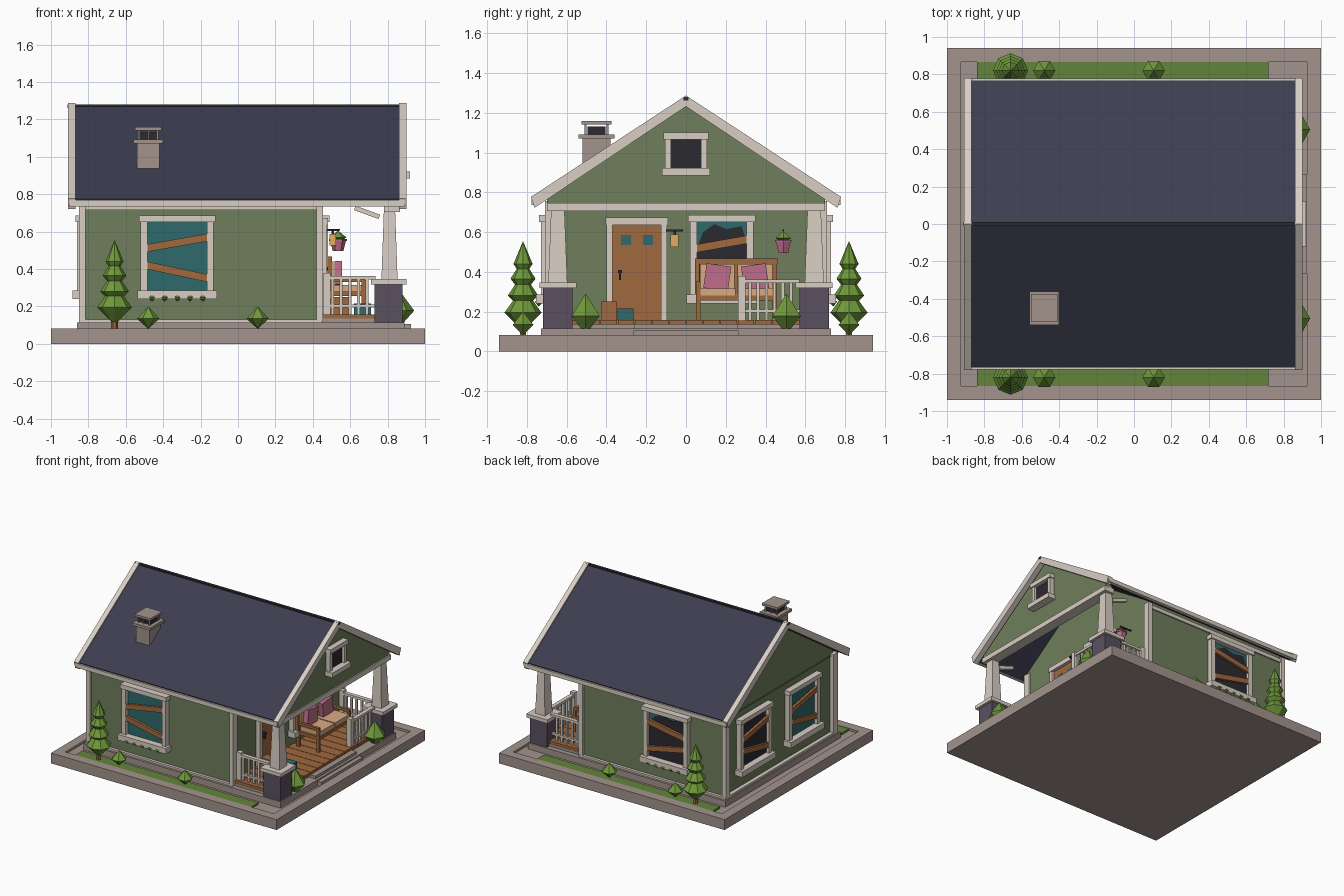
import bpy, bmesh
from math import radians, cos, sin, pi
from mathutils import Matrix, Vector

if "Cube" in bpy.data.objects:
    bpy.data.objects.remove(bpy.data.objects["Cube"])

HEX = dict(wall="6f7e5b", roof="3c3d50", trim="d8cec4", base="a3948d", wood="a0683e",
           teal="2f6a6c", dark="2b2930", grass="64853b", leaf="6f9a3a", pink="bd6d8a",
           stone="5a5060", lamp="e0b060", tan="d9ab80")


def lin(c):
    return c / 12.92 if c < 0.04045 else ((c + 0.055) / 1.055) ** 2.4


MATS = {}
for key, h in HEX.items():
    m = bpy.data.materials.new(key)
    m.diffuse_color = [lin(int(h[i:i + 2], 16) / 255) for i in (0, 2, 4)] + [1]
    m.use_nodes = True
    m.node_tree.nodes["Principled BSDF"].inputs["Base Color"].default_value = m.diffuse_color
    MATS[key] = m


def finish(name, bm, color, M=None):
    bmesh.ops.recalc_face_normals(bm, faces=bm.faces)
    me = bpy.data.meshes.new(name)
    bm.to_mesh(me)
    bm.free()
    me.materials.append(MATS[color])
    ob = bpy.data.objects.new(name, me)
    if M:
        ob.matrix_world = M
    bpy.context.collection.objects.link(ob)
    return ob


def box(name, x0, x1, y0, y1, z0, z1, color, M=None, tilt=None, taper=1):
    """Box by bounds; tilt = (degrees, axis) about its own centre, taper scales the top."""
    bm = bmesh.new()
    bmesh.ops.create_cube(bm, size=1)
    for v in bm.verts:
        k = taper if v.co.z > 0 else 1
        v.co = Vector((v.co.x * abs(x1 - x0) * k, v.co.y * abs(y1 - y0) * k, v.co.z * (z1 - z0)))
    T = Matrix.Translation(((x0 + x1) / 2, (y0 + y1) / 2, (z0 + z1) / 2))
    if tilt:
        T = T @ Matrix.Rotation(radians(tilt[0]), 4, tilt[1])
    return finish(name, bm, color, (M or Matrix()) @ T)


def prism(name, pts, a, b, color, M=None, axis="x"):
    """Profile extruded from a to b: (y, z) along x, or (x, z) along y."""
    bm = bmesh.new()
    vs = [bm.verts.new((a, p, z) if axis == "x" else (p, a, z)) for p, z in pts]
    f = bm.faces.new(vs)
    r = bmesh.ops.extrude_face_region(bm, geom=[f])
    d = (b - a, 0, 0) if axis == "x" else (0, b - a, 0)
    bmesh.ops.translate(bm, verts=[g for g in r["geom"] if isinstance(g, bmesh.types.BMVert)], vec=d)
    return finish(name, bm, color, M)


def lathe(name, prof, loc, n, color):
    """Faceted turned shape from (radius, z) points, closed at both ends."""
    bm = bmesh.new()
    rings = [[bm.verts.new((r * cos(2 * pi * i / n), r * sin(2 * pi * i / n), z))
              for i in range(n)] if r else [bm.verts.new((0, 0, z))] for r, z in prof]
    for A, B in zip(rings, rings[1:]):
        for i in range(n):
            j = (i + 1) % n
            q = [A[i % len(A)], A[j % len(A)], B[j % len(B)], B[i % len(B)]]
            bm.faces.new(list(dict.fromkeys(q)))
    for R in (rings[0], rings[-1]):
        if len(R) > 1:
            bm.faces.new(R)
    return finish(name, bm, color, Matrix.Translation(loc))


def bush(name, x, y, z0, z1, r, n=6):
    h = z1 - z0
    lathe(name, [(0, 0), (r, h * 0.45), (0, h)], (x, y, z0), n, "leaf")


def window(name, loc, deg, w, sgn=1, broken=False, boards=2):
    """Boarded window; local -y points out of the wall, w is half the frame width."""
    M = Matrix.Translation(loc) @ Matrix.Rotation(radians(deg), 4, "Z")
    g = w - 0.035
    box(name + "_glass", -g, g, -0.012, 0, 0.28, 0.65, "teal", M)
    if broken:
        prism(name + "_hole", [(-g, .29), (g, .29), (g, .55), (g * .8, .63), (g * .2, .615),
                               (-g * .3, .64), (-g * .75, .60), (-g, .52)], -.016, -.011, "dark", M, "y")
    for s in (-1, 1):
        box(name + "_jamb", s * g, s * w, -0.04, 0, 0.26, 0.66, "trim", M)
    box(name + "_head", -w - .01, w + .01, -0.05, 0, 0.65, 0.685, "trim", M)
    box(name + "_sill", -w - .018, w + .018, -0.065, 0, 0.24, 0.285, "trim", M)
    for z, a in [(0.54, -10), (0.385, 12)][:boards]:
        box(name + "_board", -g - .005, g + .005, -0.04, -0.02, z - .02, z + .02, "wood", M, (a * sgn, "Y"))


# ground slab with raised rim and grass strips
box("slab", -1, 1, -.94, .94, 0, .065, "base")
for s in (-1, 1):
    box("slab_rim_side", -1, 1, s * .865, s * .94, .06, .083, "base")
    box("slab_rim_end", s * .925, s, -.865, .865, .06, .083, "base")
    box("grass_strip", -.84, .72, s * .77, s * .865, .06, .08, "grass")
box("foundation", -.86, .89, -.73, .73, .06, .115, "base")

# house body, front gable
S = .654
body = [(-.69, .11), (.69, .11), (.69, 1.235 - S * .69), (0, 1.235), (-.69, 1.235 - S * .69)]
prism("house_body", body, -.82, .44, "wall")
prism("porch_gable", [(-.7, .735), (.7, .735), (.7, .775), (0, 1.235), (-.7, .775)], .80, .855, "wall")
box("porch_beam", .78, .865, -.70, .70, .705, .745, "trim")
box("back_gable_line", -.826, -.8, -.69, .69, .735, .742, "wall")
for s in (-1, 1):
    box("base_trim", -.85, .45, s * .66, s * .712, .112, .13, "trim")
    box("eave_trim", -.84, .45, s * .66, s * .70, .715, .745, "trim")
    for x in (-.85, .42):
        box("corner_board", x, x + .035, s * .655, s * .71, .12, .755, "trim")
box("back_base_trim", -.85, -.81, -.7, .7, .112, .13, "trim")

# roof
def chevron(name, top, low, e, x0, x1, color):
    half = [(0, top), (e, top - S * e), (e - .018, top - S * e - (top - low)), (0, low)]
    prism(name, half + [(-y, z) for y, z in half[2:0:-1]], x0, x1, color)

chevron("roof", 1.277, 1.235, .767, -.88, .87, "roof")
chevron("barge_board", 1.287, 1.232, .78, -.91, -.87, "trim")
chevron("barge_board", 1.287, 1.232, .78, .86, .90, "trim")
box("ridge_cap", -.912, .902, -.012, .012, 1.262, 1.28, "dark")
for s in (-1, 1):
    box("eave_fascia", -.9, .89, s * .752, s * .778, .735, .768, "trim")

# chimney
box("chimney_shaft", -.54, -.42, -.52, -.38, .88, 1.08, "base")
box("chimney_cap", -.56, -.40, -.54, -.36, 1.07, 1.092, "base")
for x in (-.525, -.473):
    box("chimney_flue", x, x + .042, -.495, -.405, 1.09, 1.13, "dark")
for x in (-.53, -.48, -.43):
    for y in (-.505, -.395):
        box("chimney_support", x - .005, x + .005, y - .005, y + .005, 1.09, 1.145, "base")
box("chimney_lid", -.55, -.41, -.525, -.375, 1.14, 1.158, "base")

# windows
for s, deg in ((-1, 0), (1, 180)):
    window("side_window", (-.325, s * .69, 0), deg, .195, -s, s > 0)
    for i in range(5):
        bush("window_flower", -.46 + i * .068, s * .74, .225, .275, .024)
window("back_window", (-.82, .335, 0), -90, .195, 1, True)
window("back_window", (-.82, -.28, 0), -90, .195, 1)
window("porch_window", (.44, .18, 0), 90, .16, 1, True, 1)
box("gable_glass", .85, .868, -.08, .08, .92, 1.07, "dark")
for s in (-1, 1):
    box("gable_window_jamb", .85, .89, s * .075, s * .105, .90, 1.08, "trim")
box("gable_window_head", .85, .9, -.112, .112, 1.065, 1.10, "trim")
box("gable_window_sill", .85, .92, -.12, .12, .885, .922, "trim")

# porch deck and steps
box("deck_base", .44, .81, -.69, .69, .11, .135, "base")
N = 16
for i in range(N):
    y = -.69 + 1.38 * i / N
    box("deck_plank", .44, .825, y + .002, y + 1.38 / N - .002, .135, .157, "wood")
box("upper_step", .80, .87, -.26, .26, .08, .137, "base")
box("lower_step", .80, .925, -.265, .265, .06, .105, "base")

# porch columns and loose braces
for s in (-1, 1):
    y = s * .645
    box("column_base", .73, .88, y - .075, y + .075, .11, .32, "stone")
    box("column_cap", .712, .90, y - .093, y + .093, .318, .347, "trim")
    box("column", .767, .853, y - .048, y + .048, .345, .74, "trim", taper=.68)
    box("brace", .62, .76, y - .015, y + .015, .69, .715, "trim", tilt=(20, "Y"))


# railings
def rail(a, b, n):
    a, b = Vector(a), Vector(b)
    for z0, z1, h in ((.343, .362, .016), (.195, .21, .011)):
        dx, dy = (h, 0) if a.x == b.x else (0, h)
        box("rail", a.x - dx, b.x + dx, a.y - dy, b.y + dy, z0, z1, "trim")
    for i in range(1, n):
        p = a.lerp(b, i / n)
        box("baluster", p.x - .008, p.x + .008, p.y - .008, p.y + .008, .157, .345, "trim")

def post(x, y):
    box("rail_post", x - .019, x + .019, y - .019, y + .019, .155, .378, "trim")

for s in (-1, 1):
    rail((.46, s * .65), (.735, s * .65), 6)
    post(.475, s * .65)
rail((.80, .28), (.80, .57), 7)
post(.80, .28)

# door
box("door", .44, .455, -.37, -.12, .157, .635, "wood")
for y in (-.40, -.125):
    box("door_jamb", .44, .475, y, y + .03, .157, .65, "trim")
box("door_head", .44, .48, -.405, -.09, .635, .672, "trim")
for y in (-.327, -.217):
    box("door_pane", .45, .459, y, y + .05, .535, .585, "teal")
box("door_handle", .455, .475, -.336, -.326, .36, .40, "dark")
box("door_knob", .455, .48, -.341, -.321, .393, .41, "dark")

# wall lamp
box("lamp_arm", .44, .54, -.10, -.015, .603, .613, "dark")
box("lamp_glass", .488, .524, -.077, -.037, .525, .588, "lamp")
box("lamp_stem", .50, .512, -.063, -.051, .585, .605, "dark")

# bench with cushions
for y in (.05, .435):
    box("bench_arm", .49, .68, y, y + .022, .33, .35, "wood")
    for x in (.485, .66):
        box("bench_leg", x, x + .022, y, y + .022, .157, .34, "wood")
box("bench_seat", .485, .685, .05, .457, .255, .28, "wood")
box("bench_back_top", .478, .502, .045, .46, .44, .468, "wood")
for y in (.045, .243, .435):
    box("bench_back_post", .478, .50, y, y + .023, .25, .45, "wood")
for y in (.07, .26):
    box("seat_cushion", .50, .68, y, y + .18, .28, .315, "tan")
    box("back_cushion", .483, .51, y, y + .175, .30, .44, "tan")
    box("pillow", .515, .555, y + .025, y + .15, .31, .435, "pink", tilt=(-8 if y < .1 else 8, "X"))

# hanging plant
lathe("flower_pot", [(.028, .495), (.042, .55), (.048, .55), (.048, .56)], (.535, .49, 0), 6, "pink")
bush("pot_plant", .535, .49, .54, .605, .045)
box("plant_bracket", .44, .545, .486, .494, .605, .613, "dark")

# porch boxes
box("crate", .50, .60, -.425, -.35, .157, .25, "wood")
box("small_box", .62, .71, -.345, -.265, .157, .215, "teal")

# planting
for s in (-1, 1):
    y = s * .82
    lathe("tree_trunk", [(.018, .06), (.018, .16)], (-.66, y, 0), 6, "wood")
    lathe("conifer", [(0, .10), (.093, .195), (.05, .255), (.077, .28), (.04, .335), (.063, .365),
                      (.032, .415), (.048, .44), (0, .555)], (-.66, y, 0), 8, "leaf")
    for x in (-.48, .105):
        bush("side_bush", x, y, .08, .20, .06)
    bush("porch_bush", .86, s * .505, .085, .29, .082)
